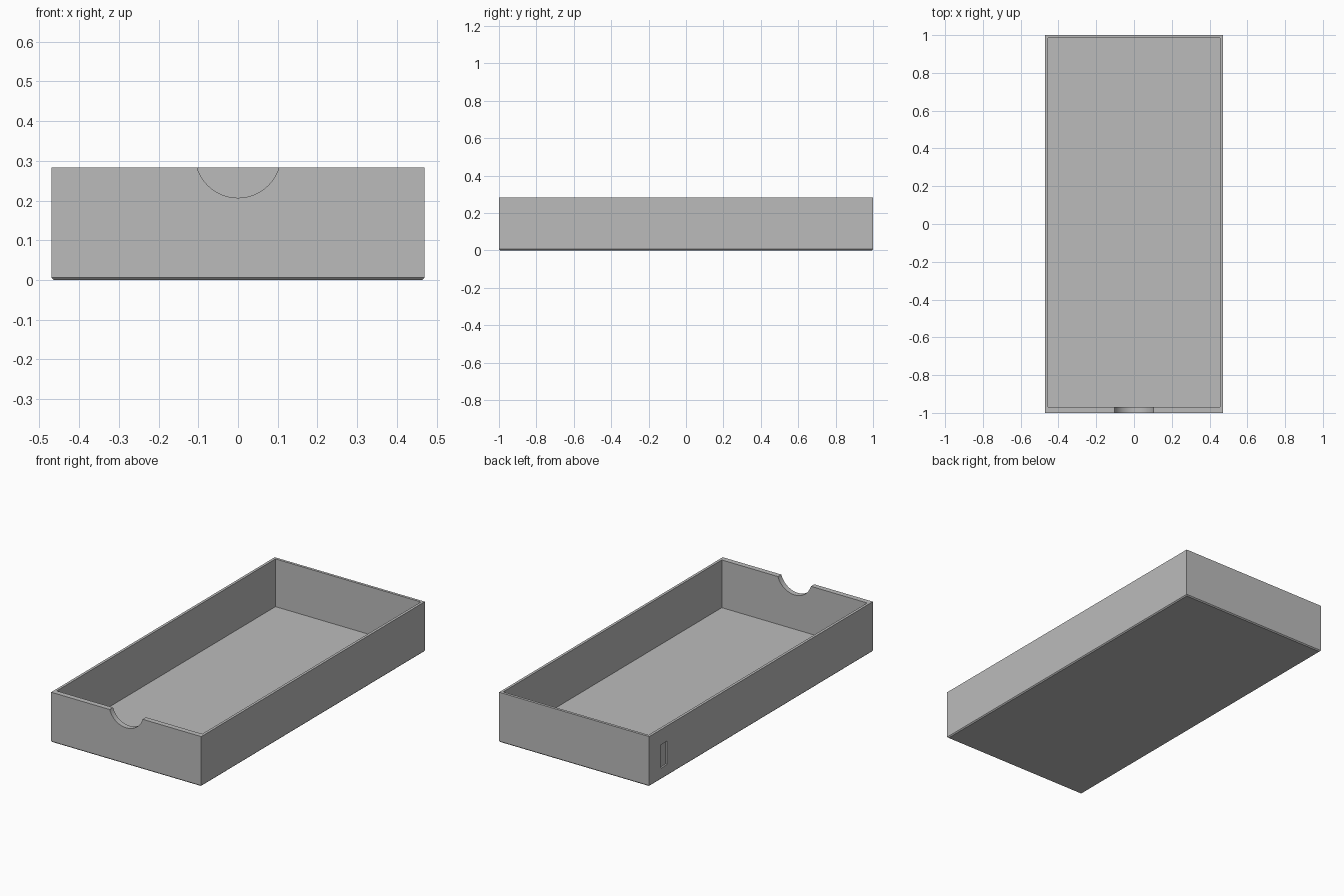
import bpy
import bmesh
import math

cube = bpy.data.objects.get("Cube")
if cube:
    bpy.data.objects.remove(cube, do_unlink=True)

# Overall dimensions
HALF_X, HALF_Y, HEIGHT = 0.47, 1.0, 0.283
WALL, FRONT_WALL, FLOOR = 0.015, 0.03, 0.013
CHAMFER = 0.006

grey = bpy.data.materials.new("plain grey")
grey.use_nodes = True
color = (0.5, 0.5, 0.5, 1.0)
grey.diffuse_color = color
grey.node_tree.nodes["Principled BSDF"].inputs["Base Color"].default_value = color


def make_object(name, bm):
    bmesh.ops.recalc_face_normals(bm, faces=bm.faces[:])
    mesh = bpy.data.meshes.new(name)
    bm.to_mesh(mesh)
    bm.free()
    mesh.materials.append(grey)
    obj = bpy.data.objects.new(name, mesh)
    bpy.context.collection.objects.link(obj)
    return obj


def box(name, low, high, bottom_chamfer=0):
    bm = bmesh.new()
    bmesh.ops.create_cube(bm, size=1)
    for v in bm.verts:
        v.co = [a if c < 0 else b for c, a, b in zip(v.co, low, high)]
    if bottom_chamfer:
        edges = [e for e in bm.edges if all(v.co.z == low[2] for v in e.verts)]
        bmesh.ops.bevel(bm, geom=edges, offset=bottom_chamfer, segments=1,
                        affect='EDGES')
    return make_object(name, bm)


def cut(target, cutter):
    cutter.hide_render = True
    mod = target.modifiers.new(cutter.name, 'BOOLEAN')
    mod.operation = 'DIFFERENCE'
    mod.solver = 'EXACT'
    mod.object = cutter
    bpy.context.view_layer.objects.active = target
    bpy.ops.object.modifier_apply(modifier=mod.name)
    bpy.data.objects.remove(cutter, do_unlink=True)


# Tray body with a chamfered underside
tray = box("tray", (-HALF_X, -HALF_Y, 0), (HALF_X, HALF_Y, HEIGHT), CHAMFER)

# Open interior, with a thicker front wall
cut(tray, box("interior_cutter",
              (WALL - HALF_X, FRONT_WALL - HALF_Y, FLOOR),
              (HALF_X - WALL, HALF_Y - WALL, HEIGHT + 0.2)))

# Round finger notch in the front wall
bm = bmesh.new()
bmesh.ops.create_cone(bm, cap_ends=True, segments=96, radius1=0.108,
                      radius2=0.108, depth=0.2)
notch = make_object("notch_cutter", bm)
notch.rotation_euler.x = math.pi / 2
notch.location = (0, -HALF_Y, HEIGHT + 0.032)
bpy.context.view_layer.update()
cut(tray, notch)

# Shallow upright slot in the right wall, near the back
cut(tray, box("slot_cutter", (-HALF_X - 0.1, 0.84, 0.064),
              (-HALF_X + 0.01, 0.893, 0.197)))

# Smooth notch, crisp edges elsewhere
bpy.ops.object.select_all(action='DESELECT')
tray.select_set(True)
bpy.context.view_layer.objects.active = tray
bpy.ops.object.shade_smooth_by_angle(angle=math.radians(30))
